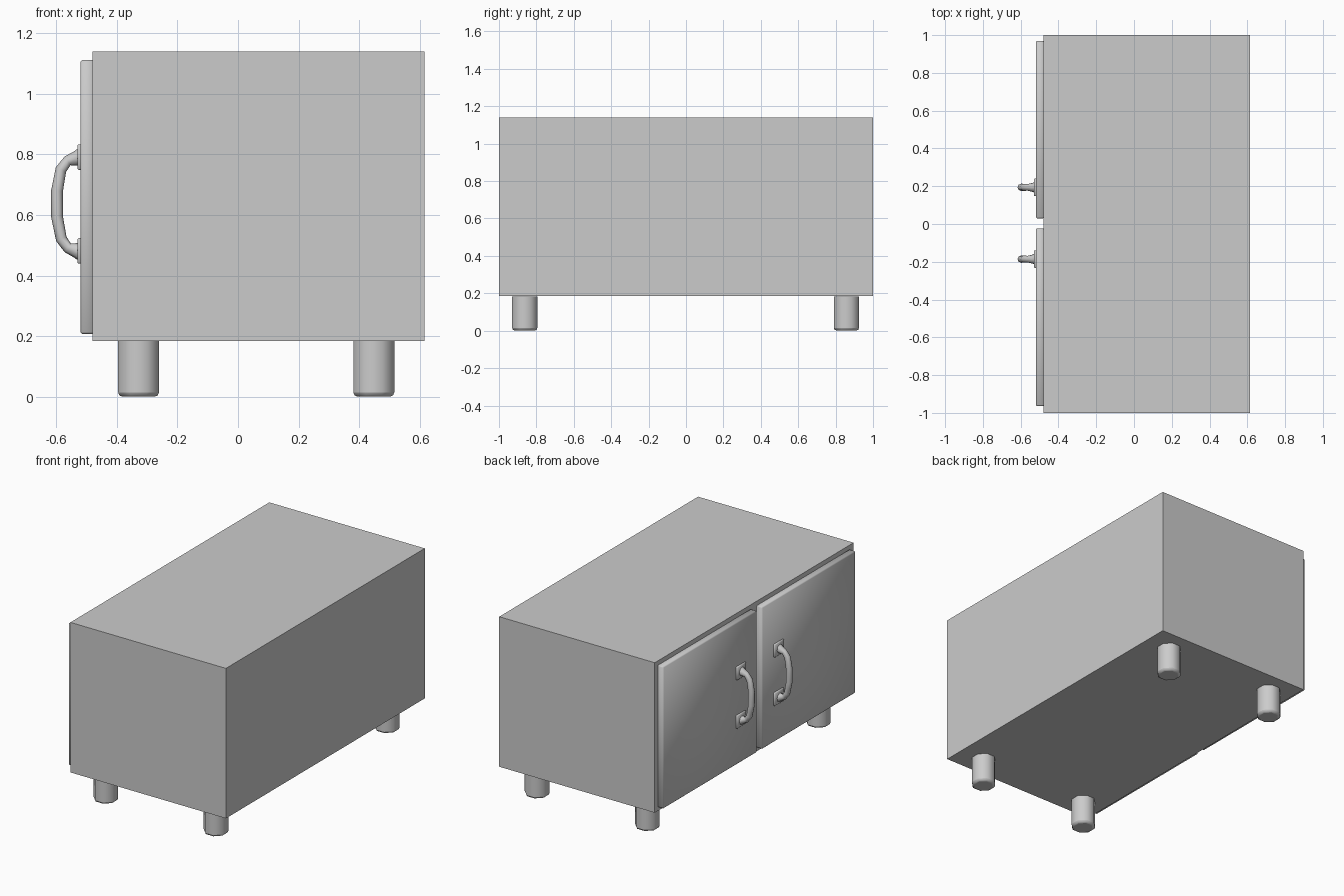
import bpy, math

if "Cube" in bpy.data.objects:
    bpy.data.objects.remove(bpy.data.objects["Cube"])

def finish(ob, name, bevel=0.0, segments=1):
    ob.name = name
    if bevel:
        m = ob.modifiers.new("Bevel", 'BEVEL')
        m.width, m.segments = bevel, segments
        m.limit_method = 'ANGLE'
        bpy.context.view_layer.objects.active = ob
        bpy.ops.object.modifier_apply(modifier="Bevel")
    bpy.ops.object.shade_smooth_by_angle(angle=math.radians(50))
    return ob

def box(name, lo, hi, bevel=0.0):
    bpy.ops.mesh.primitive_cube_add(size=1, location=[(a + b) / 2 for a, b in zip(lo, hi)])
    ob = bpy.context.object
    ob.scale = [b - a for a, b in zip(lo, hi)]
    bpy.ops.object.transform_apply(location=False, rotation=False, scale=True)
    return finish(ob, name, bevel)

# Cabinet body
box("cabinet_body", (-0.48, -1, 0.185), (0.615, 1, 1.14))

# Legs: eight-sided posts with a rounded foot
for x, end in ((-0.328, "front"), (0.448, "back")):
    for y, side in ((-0.862, "right"), (0.858, "left")):
        bpy.ops.mesh.primitive_cylinder_add(vertices=8, radius=0.073, depth=0.183,
                                            location=(x, y, 0.0955),
                                            rotation=(0, 0, math.pi / 8))
        leg = finish(bpy.context.object, f"{end}_{side}_leg")
        me = leg.data
        leg.modifiers.clear()
        import bmesh
        bm = bmesh.new()
        bm.from_mesh(me)
        rim = [e for e in bm.edges if all(v.co.z < 0 for v in e.verts)]
        bmesh.ops.bevel(bm, geom=rim, offset=0.014, segments=2, profile=0.5, affect='EDGES')
        bmesh.ops.translate(bm, verts=bm.verts, vec=(0, 0, -0.003))
        bm.to_mesh(me)
        bm.free()
        finish(leg, leg.name)

# Handle centre line: x, z, radius factor (flared where it meets the plates)
PATH = [(-0.522, 0.79, 1.5), (-0.535, 0.786, 1.25), (-0.562, 0.779, 0.9), (-0.584, 0.75, 0.95),
        (-0.597, 0.68, 1.0), (-0.597, 0.595, 1.0), (-0.583, 0.522, 0.95),
        (-0.562, 0.492, 0.9), (-0.535, 0.484, 1.25), (-0.522, 0.48, 1.5)]

def handle(name, y):
    cu = bpy.data.curves.new(name, 'CURVE')
    cu.dimensions = '3D'
    cu.bevel_depth, cu.bevel_resolution = 0.0195, 2
    cu.use_fill_caps = True
    sp = cu.splines.new('POLY')
    sp.points.add(len(PATH) - 1)
    for p, (x, z, r) in zip(sp.points, PATH):
        p.co, p.radius = (x, y, z, 1), r
    ob = bpy.data.objects.new(name, cu)
    bpy.context.collection.objects.link(ob)
    bpy.ops.object.select_all(action='DESELECT')
    ob.select_set(True)
    bpy.context.view_layer.objects.active = ob
    bpy.ops.object.convert(target='MESH')
    finish(bpy.context.object, name)

# Doors, handle plates and handles, one set per side
for s, side in ((1, "left"), (-1, "right")):
    c = s * 0.497 + 0.003
    box(f"{side}_door", (-0.52, c - 0.47, 0.208), (-0.475, c + 0.47, 1.112), 0.006)
    hy = s * 0.19 + 0.004
    for z, pos in ((0.791, "upper"), (0.482, "lower")):
        box(f"{side}_{pos}_handle_plate", (-0.53, hy - 0.047, z - 0.042),
            (-0.515, hy + 0.047, z + 0.042), 0.004)
    handle(f"{side}_handle", hy)
